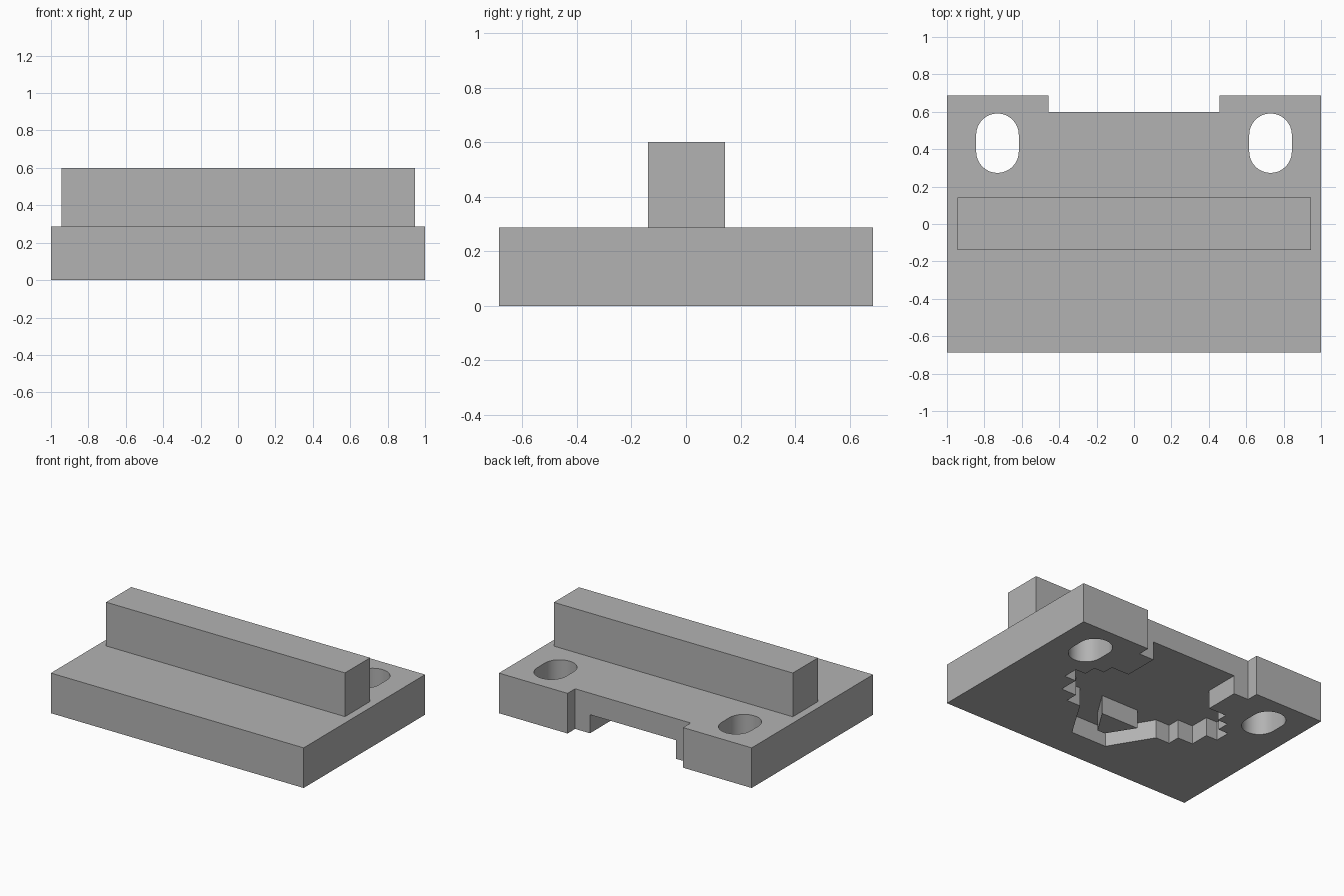
import bpy, bmesh
from math import cos, sin, pi

if "Cube" in bpy.data.objects:
    bpy.data.objects.remove(bpy.data.objects["Cube"])

PLATE_TOP, BAR_TOP, POCKET_TOP = 0.287, 0.6, 0.133
HALF_DEPTH = 0.686

grey = bpy.data.materials.new("plain_grey")
grey.use_nodes = True
grey.diffuse_color = (0.45, 0.45, 0.45, 1)
grey.node_tree.nodes["Principled BSDF"].inputs["Base Color"].default_value = grey.diffuse_color


def prism(name, outline, z0, z1):
    """Extrude a closed xy outline between two heights."""
    bm = bmesh.new()
    face = bm.faces.new([bm.verts.new((x, y, z0)) for x, y in outline])
    up = bmesh.ops.extrude_face_region(bm, geom=[face])["geom"]
    bmesh.ops.translate(bm, vec=(0, 0, z1 - z0),
                        verts=[v for v in up if isinstance(v, bmesh.types.BMVert)])
    bmesh.ops.recalc_face_normals(bm, faces=bm.faces)
    mesh = bpy.data.meshes.new(name)
    bm.to_mesh(mesh)
    bm.free()
    mesh.materials.append(grey)
    obj = bpy.data.objects.new(name, mesh)
    bpy.context.collection.objects.link(obj)
    return obj


def mirrored(half):
    """Complete a +x half outline with its mirror image."""
    return half + [(-x, y) for x, y in reversed(half)]


def slot(cx, cy, radius, straight, steps=16):
    """Rounded slot outline, long along y."""
    points = []
    for end in (0, 1):
        offset = straight if end == 0 else -straight
        for i in range(steps + 1):
            a = pi * (end + i / steps)
            points.append((cx + radius * cos(a), cy + offset + radius * sin(a)))
    return points


def cut(target, cutter):
    cutter.hide_render = True
    mod = target.modifiers.new("cut", "BOOLEAN")
    mod.operation, mod.solver, mod.object = "DIFFERENCE", "EXACT", cutter
    bpy.context.view_layer.objects.active = target
    bpy.ops.object.modifier_apply(modifier=mod.name)
    bpy.data.objects.remove(cutter)


# Base plate with the shallow notch along the back edge
plate = prism("base_plate", mirrored([(1, -HALF_DEPTH), (1, HALF_DEPTH),
                                      (0.457, HALF_DEPTH), (0.457, 0.6)]), 0, PLATE_TOP)

# Mounting slots through the plate
for side in (-1, 1):
    cut(plate, prism("slot_cutter", slot(side * 0.73, 0.432, 0.114, 0.045), -0.1, 0.5))

# Stepped pocket in the underside, open to the back notch
pocket = mirrored([(0.34, 0.65), (0.34, 0.35), (0.48, 0.35), (0.48, 0.27),
                   (0.56, 0.27), (0.56, 0.18), (0.64, 0.18), (0.64, 0.07),
                   (0.55, 0.07), (0.55, -0.07), (0.43, -0.07), (0.43, -0.16),
                   (0.32, -0.16), (0.14, -0.455)])
cut(plate, prism("pocket_cutter", pocket, -0.1, POCKET_TOP))

# Tapered boss left standing inside the pocket
prism("pocket_boss", mirrored([(0.148, -0.143), (0.03, -0.33)]), 0, POCKET_TOP + 0.01)

# Long bar on top
prism("top_bar", mirrored([(0.945, -0.14), (0.945, 0.143)]), PLATE_TOP - 0.01, BAR_TOP)

# Smooth slot walls, keep other edges crisp
bpy.ops.object.select_all(action="DESELECT")
plate.select_set(True)
bpy.context.view_layer.objects.active = plate
bpy.ops.object.shade_smooth_by_angle(angle=0.5)
